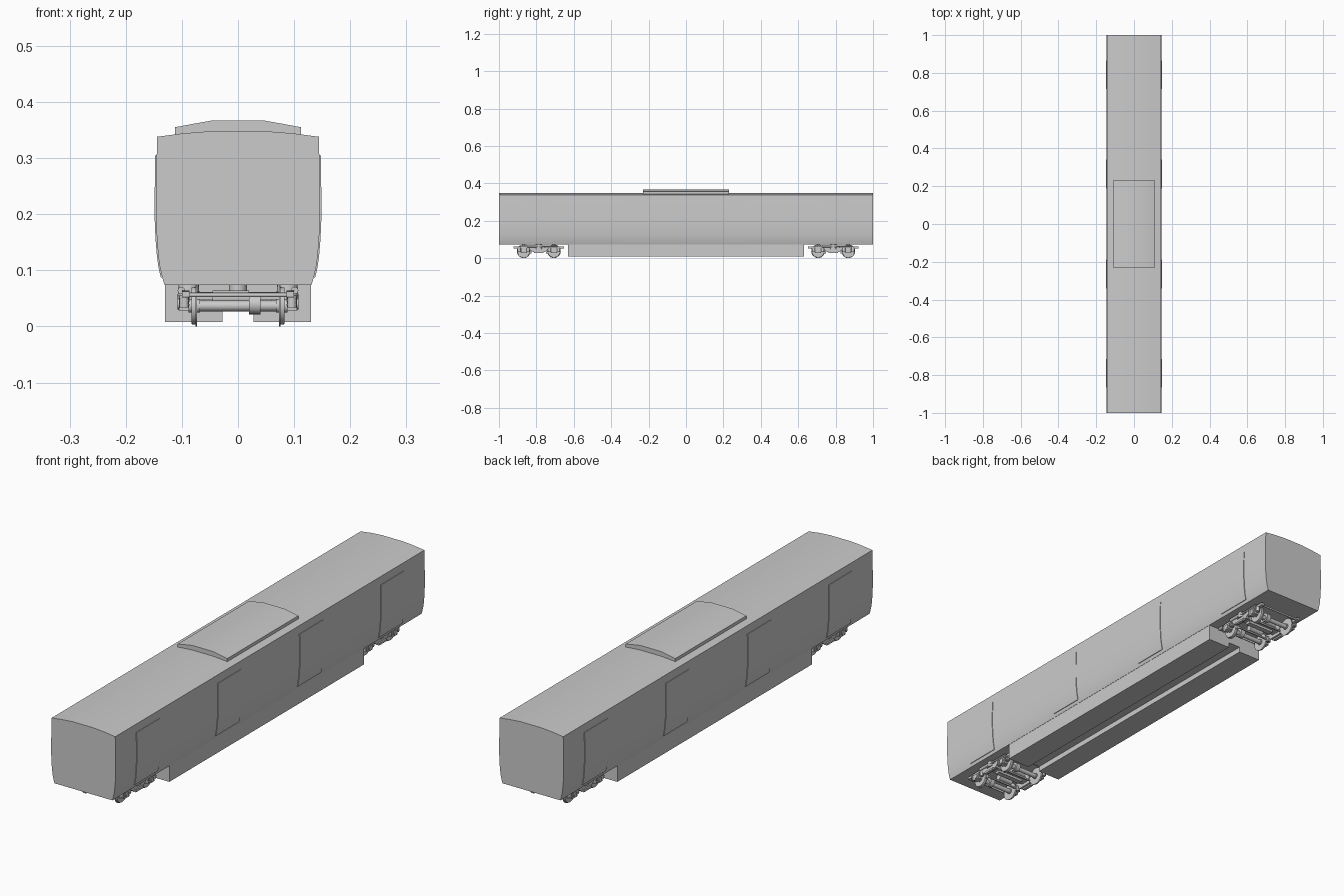
import bpy, bmesh, math
from mathutils import Vector

if "Cube" in bpy.data.objects:
    bpy.data.objects.remove(bpy.data.objects["Cube"])

grey = bpy.data.materials.new("plain_grey")
grey.use_nodes = True
COLOUR = (0.6, 0.6, 0.6, 1)
grey.diffuse_color = COLOUR
for node in grey.node_tree.nodes:
    if node.type == 'BSDF_PRINCIPLED':
        node.inputs["Base Color"].default_value = COLOUR


def finish(name, bm, smooth=True):
    bmesh.ops.recalc_face_normals(bm, faces=bm.faces)
    mesh = bpy.data.meshes.new(name)
    bm.to_mesh(mesh)
    bm.free()
    mesh.materials.append(grey)
    obj = bpy.data.objects.new(name, mesh)
    bpy.context.collection.objects.link(obj)
    if smooth:
        bpy.ops.object.select_all(action='DESELECT')
        obj.select_set(True)
        bpy.context.view_layer.objects.active = obj
        bpy.ops.object.shade_smooth_by_angle(angle=math.radians(25))
    return obj


def prism(name, points, axis, lo, hi):
    """Extrude a closed profile: (x, z) along y, or (y, z) along x."""
    bm = bmesh.new()
    if axis == 'Y':
        place, push = (lambda a, b: (a, lo, b)), Vector((0, hi - lo, 0))
    else:
        place, push = (lambda a, b: (lo, a, b)), Vector((hi - lo, 0, 0))
    face = bm.faces.new([bm.verts.new(place(a, b)) for a, b in points])
    ring = bmesh.ops.extrude_face_region(bm, geom=[face])["geom"]
    bmesh.ops.translate(bm, vec=push, verts=[g for g in ring if isinstance(g, bmesh.types.BMVert)])
    # put back the starting cap if the extrusion consumed it
    if not any(all(v.co == Vector(place(*p)) for v, p in zip(f.verts, points)) for f in bm.faces):
        bmesh.ops.holes_fill(bm, edges=[e for e in bm.edges if e.is_boundary], sides=0)
    return finish(name, bm)


def box(name, centre, size):
    bm = bmesh.new()
    bmesh.ops.create_cube(bm, size=1)
    bmesh.ops.scale(bm, vec=size, verts=bm.verts)
    bmesh.ops.translate(bm, vec=centre, verts=bm.verts)
    return finish(name, bm, False)


def rod(name, start, end, r1, r2=None, sides=20):
    bm = bmesh.new()
    a, b = Vector(start), Vector(end)
    bmesh.ops.create_cone(bm, cap_ends=True, segments=sides, radius1=r1,
                          radius2=r1 if r2 is None else r2, depth=(b - a).length)
    bmesh.ops.rotate(bm, matrix=(b - a).to_track_quat('Z', 'Y').to_matrix(), verts=bm.verts)
    bmesh.ops.translate(bm, vec=(a + b) / 2, verts=bm.verts)
    return finish(name, bm)


def mirrored(half):
    return half + [(-x, z) for x, z in reversed(half)]


# Car body with curved walls and a shallow roof
wall = [(0.131, 0.074), (0.135, 0.087), (0.139, 0.104), (0.142, 0.125),
        (0.1445, 0.155), (0.146, 0.19), (0.146, 0.24), (0.145, 0.3)]
prism("body_shell", mirrored(wall + [(0.144, 0.338), (0.098, 0.344), (0.048, 0.348)]), 'Y', -1, 1)

# Roof unit
prism("roof_unit", mirrored([(0.112, 0.335), (0.112, 0.355), (0.08, 0.361), (0.046, 0.367)]),
      'Y', -0.23, 0.23)

# Underfloor equipment with a central channel
prism("underfloor_skirt", mirrored([(0.13, 0.076), (0.13, 0.008), (0.028, 0.008), (0.028, 0.03)]),
      'Y', -0.63, 0.63)

# Doors follow the wall curve and stand slightly proud
outer = [(x + 0.0025, z) for x, z in wall[1:]] + [(0.1475, 0.305)]
door = outer + [(x - 0.005, z) for x, z in reversed(outer)]
for side, word in ((1, "left"), (-1, "right")):
    for number, y in enumerate((-0.79, -0.265, 0.265, 0.79), 1):
        prism(f"{word}_door_{number}", [(side * x, z) for x, z in door], 'Y', y - 0.076, y + 0.076)


def bogie(label, cy):
    axle_z, base = 0.0365, 0.081
    # Wheelsets
    for n, dy in enumerate((-base, base), 1):
        y = cy + dy
        rod(f"{label}_axle_{n}", (-0.1, y, axle_z), (0.1, y, axle_z), 0.006)
        rod(f"{label}_axle_sleeve_{n}", (-0.068, y, axle_z), (0.068, y, axle_z), 0.0095)
        rod(f"{label}_gearbox_{n}", (0.02, y, axle_z + 0.003), (0.04, y, axle_z + 0.003), 0.018)
        for s in (-1, 1):
            def disc(part, x1, x2, r1, r2=None):
                rod(f"{label}_{part}_{n}_{s}", (s * x1, y, axle_z), (s * x2, y, axle_z), r1, r2, 32)
            disc("wheel_flange", 0.073, 0.076, 0.0365)
            disc("wheel_tread", 0.0755, 0.083, 0.0335, 0.0325)
            disc("wheel_hub", 0.068, 0.088, 0.012)
            # Axle box, guide arm and primary spring
            box(f"{label}_axle_box_{n}_{s}", (s * 0.096, y, 0.04), (0.018, 0.03, 0.024))
            rod(f"{label}_box_cover_{n}_{s}", (s * 0.1, y, 0.04), (s * 0.108, y, 0.04), 0.01)
            for k in (-1, 1):
                sy = y + k * 0.024
                rod(f"{label}_spring_{n}_{s}_{k}", (s * 0.096, sy, 0.034), (s * 0.096, sy, 0.056), 0.008)
                for c in range(3):
                    z = 0.037 + c * 0.007
                    rod(f"{label}_coil_{n}_{s}_{k}_{c}", (s * 0.096, sy, z), (s * 0.096, sy, z + 0.003), 0.0095)
            # Brake block against the tread
            inner = y - math.copysign(0.038, dy)
            box(f"{label}_brake_block_{n}_{s}", (s * 0.079, inner, 0.036), (0.01, 0.008, 0.022))
        box(f"{label}_brake_beam_{n}", (0, cy + dy * 0.52, 0.034), (0.15, 0.006, 0.006))
        # Traction motor beside the axle
        rod(f"{label}_motor_{n}", (-0.045, cy + dy * 0.5, 0.051), (0.02, cy + dy * 0.5, 0.051), 0.013)
        rod(f"{label}_end_tube_{n}", (-0.088, cy + dy * 1.58, 0.056), (0.088, cy + dy * 1.58, 0.056), 0.004)
    # Side frames, dampers and secondary suspension
    frame = mirrored([(0.034, 0.034), (0.052, 0.05), (0.136, 0.052), (0.136, 0.062), (0.05, 0.064), (0.03, 0.056)])
    for s in (-1, 1):
        lo, hi = sorted((s * 0.086, s * 0.1))
        prism(f"{label}_side_frame_{s}", [(cy + a, b) for a, b in frame], 'X', lo, hi)
        rod(f"{label}_damper_{s}", (s * 0.101, cy - 0.06, 0.064), (s * 0.101, cy + 0.02, 0.064), 0.0065)
        rod(f"{label}_damper_rod_{s}", (s * 0.101, cy + 0.02, 0.064), (s * 0.101, cy + 0.1, 0.064), 0.0035)
        rod(f"{label}_air_spring_{s}", (s * 0.088, cy, 0.05), (s * 0.088, cy, 0.075), 0.02, 0.018)
        box(f"{label}_spring_plank_{s}", (s * 0.1, cy, 0.032), (0.012, 0.05, 0.008))
    # Cross members and centre pivot
    box(f"{label}_bolster", (0, cy, 0.054), (0.18, 0.036, 0.014))
    box(f"{label}_lower_beam", (0, cy, 0.043), (0.12, 0.022, 0.012))
    rod(f"{label}_pivot", (0, cy, 0.05), (0, cy, 0.076), 0.016)


bogie("front_bogie", -0.787)
bogie("rear_bogie", 0.787)
